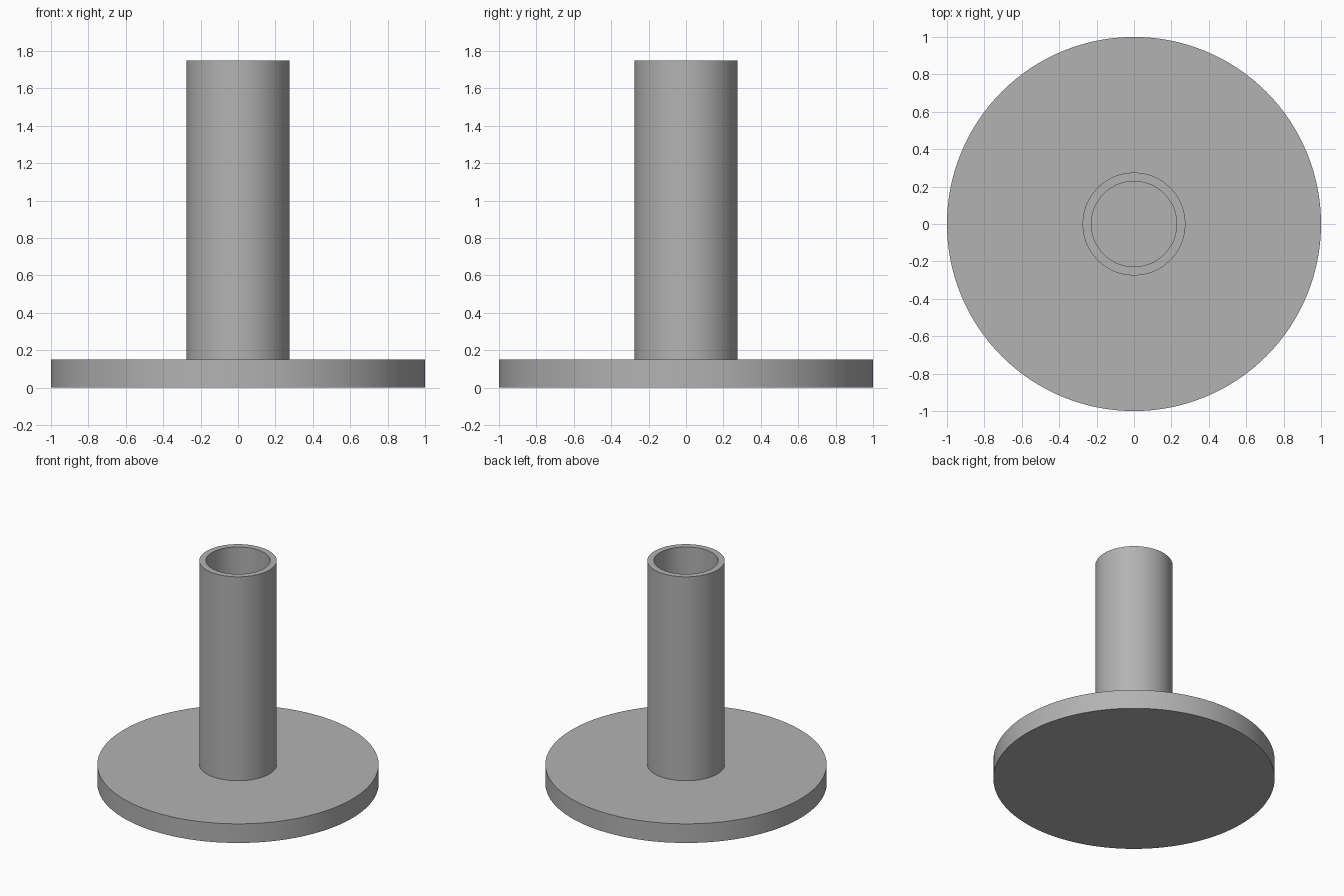
import bpy
import bmesh
import math

SIDES = 128
FLANGE_RADIUS, FLANGE_TOP = 1.0, 0.15
TUBE_RADIUS, BORE_RADIUS, TUBE_TOP = 0.275, 0.228, 1.75

cube = bpy.data.objects.get("Cube")
if cube:
    bpy.data.objects.remove(cube, do_unlink=True)

# Plain grey material
grey = bpy.data.materials.new("plain grey")
grey.use_nodes = True
colour = (0.45, 0.45, 0.45, 1.0)
grey.diffuse_color = colour
grey.node_tree.nodes["Principled BSDF"].inputs["Base Color"].default_value = colour


def lathe(name, profile):
    """Revolve a closed or axis-to-axis (radius, height) profile about z."""
    bm = bmesh.new()
    verts = [bm.verts.new((r, 0, z)) for r, z in profile]
    edges = [bm.edges.new(pair) for pair in zip(verts, verts[1:])]
    if all(r > 0 for r, z in profile):
        edges.append(bm.edges.new((verts[-1], verts[0])))
    bmesh.ops.spin(bm, geom=verts + edges, cent=(0, 0, 0), axis=(0, 0, 1),
                   angle=math.tau, steps=SIDES, use_merge=True)
    bmesh.ops.remove_doubles(bm, verts=bm.verts, dist=0.0001)
    bmesh.ops.recalc_face_normals(bm, faces=bm.faces)
    mesh = bpy.data.meshes.new(name)
    bm.to_mesh(mesh)
    bm.free()
    mesh.materials.append(grey)
    obj = bpy.data.objects.new(name, mesh)
    bpy.context.collection.objects.link(obj)
    bpy.ops.object.select_all(action='DESELECT')
    obj.select_set(True)
    bpy.context.view_layer.objects.active = obj
    bpy.ops.object.shade_smooth_by_angle(angle=math.radians(30))
    return obj


# Solid round base plate
lathe("base_flange", [(0, 0), (FLANGE_RADIUS, 0),
                      (FLANGE_RADIUS, FLANGE_TOP), (0, FLANGE_TOP)])

# Hollow upright, seated slightly into the plate
seat = FLANGE_TOP - 0.02
lathe("upright_tube", [(BORE_RADIUS, seat), (TUBE_RADIUS, seat),
                       (TUBE_RADIUS, TUBE_TOP), (BORE_RADIUS, TUBE_TOP)])
